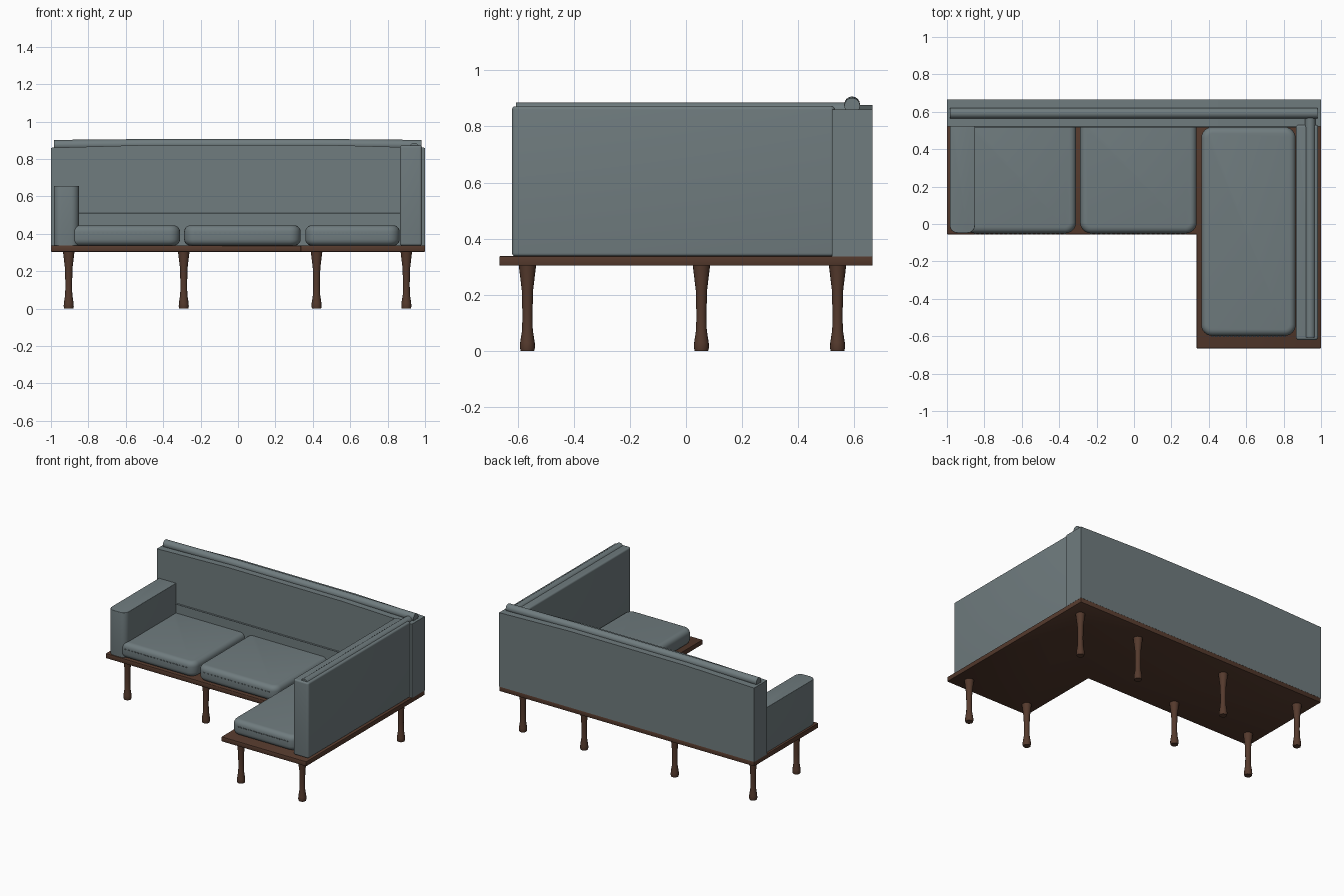
import bpy, bmesh, math
from mathutils import Vector, Matrix

if "Cube" in bpy.data.objects:
    bpy.data.objects.remove(bpy.data.objects["Cube"])


def material(name, rgb):
    m = bpy.data.materials.new(name)
    m.diffuse_color = (*rgb, 1)
    m.use_nodes = True
    m.node_tree.nodes["Principled BSDF"].inputs["Base Color"].default_value = m.diffuse_color
    return m


FABRIC = material("slate_fabric", (0.16, 0.20, 0.21))
WOOD = material("walnut", (0.09, 0.042, 0.026))


def finish(name, bm, mat, smooth=True):
    bmesh.ops.recalc_face_normals(bm, faces=bm.faces[:])
    me = bpy.data.meshes.new(name)
    bm.to_mesh(me)
    bm.free()
    ob = bpy.data.objects.new(name, me)
    bpy.context.collection.objects.link(ob)
    me.materials.append(mat)
    if smooth:
        bpy.ops.object.select_all(action='DESELECT')
        ob.select_set(True)
        bpy.context.view_layer.objects.active = ob
        bpy.ops.object.shade_smooth_by_angle(angle=math.radians(35))
    return ob


def prism(points, offset):
    """Extrude a closed outline of 3D points by an offset vector."""
    bm = bmesh.new()
    face = bm.faces.new([bm.verts.new(p) for p in points])
    ext = bmesh.ops.extrude_face_region(bm, geom=[face])
    bmesh.ops.translate(bm, vec=Vector(offset),
                        verts=[g for g in ext['geom'] if isinstance(g, bmesh.types.BMVert)])
    return bm


def padded_box(name, lo, hi, corner=0.0, edge=0.0):
    """Box with rounded vertical corners and softened top and bottom rims."""
    (x0, y0, z0), (x1, y1, z1) = lo, hi
    bm = prism([(x0, y0, z0), (x1, y0, z0), (x1, y1, z0), (x0, y1, z0)], (0, 0, z1 - z0))
    if corner:
        vertical = [e for e in bm.edges
                    if abs(e.verts[0].co.z - e.verts[1].co.z) > 0.01]
        bmesh.ops.bevel(bm, geom=vertical, offset=corner, segments=6,
                        affect='EDGES', profile=0.5)
    if edge:
        rim = [e for e in bm.edges if abs(e.verts[0].co.z - e.verts[1].co.z) < 1e-5]
        bmesh.ops.bevel(bm, geom=rim, offset=edge, segments=5,
                        affect='EDGES', profile=0.5)
    return finish(name, bm, FABRIC)


def tube(name, path, radius, sides=16):
    """Capped round roll along a gently bent path."""
    bm = bmesh.new()
    pts = [Vector(p) for p in path]
    axis = (pts[-1] - pts[0]).normalized()
    side = axis.cross(Vector((0, 0, 1))).normalized()
    rings = []
    for p in pts:
        rings.append([bm.verts.new(p + radius * (math.cos(a) * side + math.sin(a) * Vector((0, 0, 1))))
                      for a in (math.tau * i / sides for i in range(sides))])
    for a, b in zip(rings, rings[1:]):
        for i in range(sides):
            j = (i + 1) % sides
            bm.faces.new((a[i], a[j], b[j], b[i]))
    bm.faces.new(rings[0])
    bm.faces.new(rings[-1])
    return finish(name, bm, FABRIC)


# L-shaped wooden platform
outline = [(-1, -0.055), (0.335, -0.055), (0.335, -0.665),
           (1, -0.665), (1, 0.665), (-1, 0.665)]
bm = prism([(x, y, 0.304) for x, y in outline], (0, 0, 0.034))
bmesh.ops.bevel(bm, geom=bm.edges[:], offset=0.004, segments=2, affect='EDGES', profile=0.5)
finish("platform", bm, WOOD)

# Long backrest with a slightly crowned top edge
back = [(-1, 0.336), (1, 0.336), (1, 0.86), (0.45, 0.876), (-0.45, 0.876), (-1, 0.86)]
finish("backrest", prism([(x, 0.52, z) for x, z in back], (0, 0.145, 0)), FABRIC, False)
tube("backrest_roll", [(-0.985, 0.592, 0.874), (-0.45, 0.592, 0.879),
                       (0.45, 0.592, 0.879), (0.98, 0.592, 0.874)], 0.028)
tube("backrest_piping", [(-0.86, 0.52, 0.51), (0.87, 0.52, 0.51)], 0.005, 8)

# Side backrest along the chaise
padded_box("side_backrest", (0.865, -0.62, 0.337), (0.985, 0.53, 0.872), 0.016, 0.012)
tube("side_backrest_roll", [(0.942, -0.606, 0.858), (0.942, 0.57, 0.858)], 0.028)

# Low armrest
padded_box("armrest", (-0.985, -0.048, 0.336), (-0.85, 0.56, 0.656), 0.042, 0.003)

# Seat cushions with a row of stitches along each front
cushions = {"left_seat": (-0.908, -0.31, -0.05, 0.57),
            "middle_seat": (-0.288, 0.335, -0.05, 0.57),
            "chaise_seat": (0.36, 0.864, -0.598, 0.518)}
for name, (x0, x1, y0, y1) in cushions.items():
    padded_box(name + "_cushion", (x0, y0, 0.337), (x1, y1, 0.445), 0.058, 0.034)
    bm = bmesh.new()
    count = 20
    for i in range(count):
        x = x0 + 0.06 + (x1 - x0 - 0.12) * i / (count - 1)
        m = Matrix.Translation((x, y0 - 0.001, 0.405)) @ Matrix.Diagonal((0.012, 0.008, 0.005, 1))
        bmesh.ops.create_cube(bm, size=1, matrix=m)
    finish(name + "_stitches", bm, FABRIC, False)

# Turned legs
profile = [(0.024, 0), (0.027, 0.012), (0.026, 0.03), (0.019, 0.075), (0.018, 0.13),
           (0.020, 0.215), (0.031, 0.306)]
SIDES = 16
spots = [(x, 0.54) for x in (-0.905, -0.29, 0.42, 0.9)]
spots += [(x, 0.055) for x in (-0.905, -0.29)]
spots += [(x, -0.565) for x in (0.42, 0.9)]
for n, (x, y) in enumerate(spots, 1):
    bm = bmesh.new()
    rings = [[bm.verts.new((x + r * math.cos(math.tau * i / SIDES),
                            y + r * math.sin(math.tau * i / SIDES), z))
              for i in range(SIDES)] for r, z in profile]
    for a, b in zip(rings, rings[1:]):
        for i in range(SIDES):
            j = (i + 1) % SIDES
            bm.faces.new((a[i], a[j], b[j], b[i]))
    bm.faces.new(rings[0])
    bm.faces.new(rings[-1])
    finish(f"leg_{n}", bm, WOOD)
